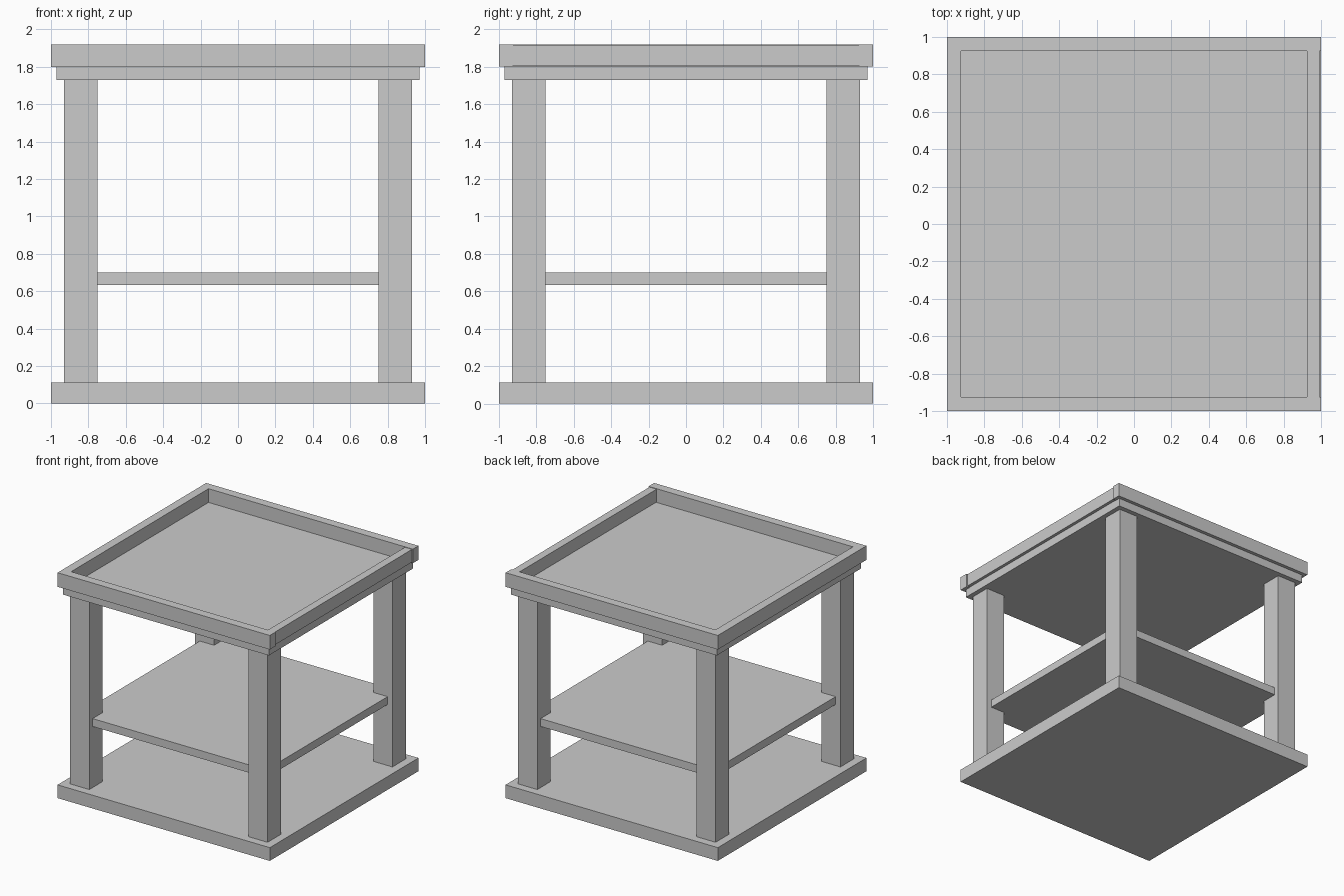
import bpy
import bmesh
from mathutils import Vector

cube = bpy.data.objects.get("Cube")
if cube:
    bpy.data.objects.remove(cube, do_unlink=True)

GREY = (0.6, 0.6, 0.6, 1.0)
grey = bpy.data.materials.new("plain grey")
grey.use_nodes = True
grey.diffuse_color = GREY
grey.node_tree.nodes["Principled BSDF"].inputs["Base Color"].default_value = GREY


def box(name, low, high):
    """Add a flat-sided block between two opposite corners."""
    low, high = Vector(low), Vector(high)
    bm = bmesh.new()
    bmesh.ops.create_cube(bm, size=1)
    bmesh.ops.scale(bm, vec=high - low, verts=bm.verts)
    bmesh.ops.translate(bm, vec=(low + high) / 2, verts=bm.verts)
    mesh = bpy.data.meshes.new(name)
    bm.to_mesh(mesh)
    bm.free()
    mesh.materials.append(grey)
    obj = bpy.data.objects.new(name, mesh)
    bpy.context.collection.objects.link(obj)
    return obj


def slab(name, half, bottom, top):
    """Add a square board centred on the vertical axis."""
    return box(name, (-half, -half, bottom), (half, half, top))


BASE_TOP, APRON_BOTTOM, APRON_TOP, RIM_TOP = 0.113, 1.73, 1.803, 1.92
LEG_IN, LEG_OUT = 0.75, 0.93
RIM_IN = 0.925

# Horizontal boards
slab("base", 1.0, 0, BASE_TOP)
slab("shelf", 0.885, 0.633, 0.70)
slab("tabletop", 0.97, APRON_BOTTOM, APRON_TOP)

# Four square legs
for depth, y in (("front", -1), ("back", 1)):
    for side, x in (("right", -1), ("left", 1)):
        xs = sorted((x * LEG_IN, x * LEG_OUT))
        ys = sorted((y * LEG_IN, y * LEG_OUT))
        box(f"{depth}_{side}_leg", (xs[0], ys[0], BASE_TOP),
            (xs[1], ys[1], APRON_BOTTOM))

# Raised rim: full-length front and back rails with side rails between them
box("front_rim", (-1, -1, 1.80), (1, -RIM_IN, RIM_TOP))
box("back_rim", (-1, RIM_IN, 1.80), (1, 1, RIM_TOP))
box("right_rim", (-1, -RIM_IN, 1.80), (-RIM_IN, RIM_IN, RIM_TOP))
box("left_rim", (RIM_IN, -RIM_IN, 1.807), (0.992, RIM_IN, 1.916))
